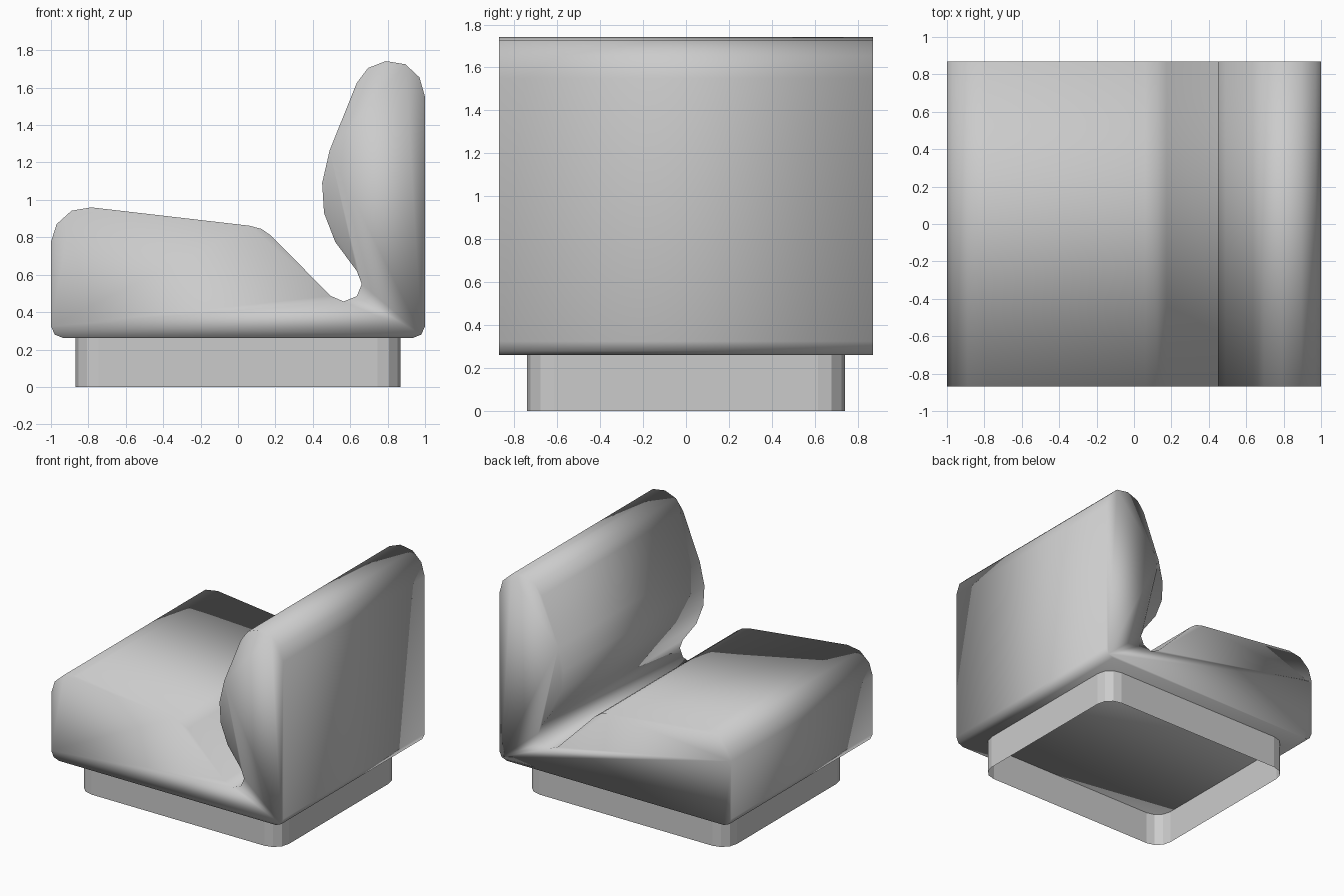
import bpy, bmesh
from math import cos, sin, radians

default = bpy.data.objects.get("Cube")
if default:
    bpy.data.objects.remove(default, do_unlink=True)

# One light grey for upholstery and plinth
grey = bpy.data.materials.new("light_grey")
grey.use_nodes = True
colour = (0.6, 0.6, 0.6, 1)
grey.diffuse_color = colour
grey.node_tree.nodes["Principled BSDF"].inputs["Base Color"].default_value = colour


def extrude_outline(name, points, offset, capped, smooth):
    """Sweep a closed outline along an offset, with or without end caps."""
    bm = bmesh.new()
    start = [bm.verts.new(p) for p in points]
    end = [bm.verts.new([a + b for a, b in zip(p, offset)]) for p in points]
    n = len(points)
    for i in range(n):
        j = (i + 1) % n
        bm.faces.new((start[i], start[j], end[j], end[i]))
    if capped:
        bm.faces.new(start[::-1])
        bm.faces.new(end)
        bmesh.ops.recalc_face_normals(bm, faces=bm.faces)
    for f in bm.faces:
        f.smooth = smooth
    mesh = bpy.data.meshes.new(name)
    bm.to_mesh(mesh)
    bm.free()
    mesh.materials.append(grey)
    obj = bpy.data.objects.new(name, mesh)
    bpy.context.collection.objects.link(obj)
    return obj


# Upholstered body: side profile (x, z) of seat, crease and backrest
underside = [(-1, .325), (-.98, .28), (-.935, .262), (.935, .262), (.98, .28), (1, .325)]
backrest = [(1, 1.55), (.97, 1.655), (.895, 1.725), (.79, 1.742), (.695, 1.705),
            (.635, 1.625), (.49, 1.265), (.45, 1.09), (.46, .93), (.52, .775), (.635, .62)]
crease = [(.662, .55), (.635, .485), (.565, .457), (.495, .487)]
seat_top = [(.175, .81), (.125, .845), (.06, .862), (-.785, .96),
            (-.89, .942), (-.97, .87), (-1, .775)]
half_depth = .87
profile = [(x, -half_depth, z) for x, z in underside + backrest + crease + seat_top]
extrude_outline("upholstered_body", profile, (0, 2 * half_depth, 0), True, True)

# Plinth: open rounded rectangular skirt under the body
half_x, half_y, radius = .87, .74, .125
outline = []
for corner, (sx, sy) in enumerate([(1, 1), (-1, 1), (-1, -1), (1, -1)]):
    for step in range(4):
        a = radians(corner * 90 + step * 30)
        outline.append((sx * (half_x - radius) + radius * cos(a),
                        sy * (half_y - radius) + radius * sin(a), 0))
extrude_outline("plinth", outline, (0, 0, .262), False, False)
